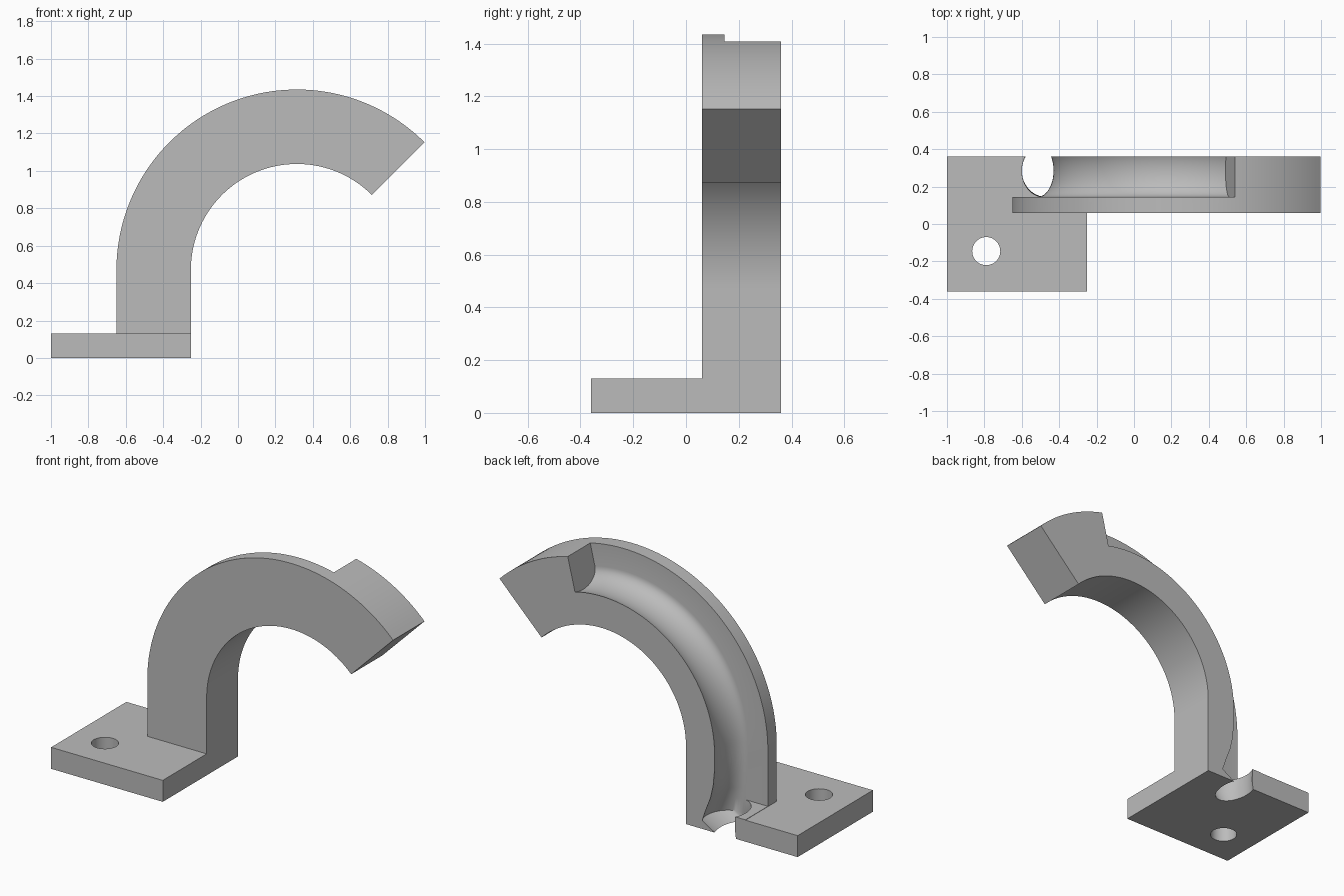
import bpy, bmesh, math

cube = bpy.data.objects.get("Cube")
if cube:
    bpy.data.objects.remove(cube, do_unlink=True)

grey = bpy.data.materials.new("light_grey")
grey.use_nodes = True
colour = (0.5, 0.5, 0.5, 1)
grey.diffuse_color = colour
grey.node_tree.nodes["Principled BSDF"].inputs["Base Color"].default_value = colour

# Main dimensions
CX, CZ = 0.315, 0.47
OUTER, INNER, CORE = 0.965, 0.567, 0.83
FRONT, BACK, FLOOR = 0.06, 0.36, 0.145
BASE_TOP = 0.13
MID_Y = 0.285


def loft(name, rings):
    """Closed solid skinned through rings of equal length."""
    bm = bmesh.new()
    loops = [[bm.verts.new(p) for p in ring] for ring in rings]
    n = len(loops[0])
    for a, b in zip(loops, loops[1:]):
        for i in range(n):
            j = (i + 1) % n
            bm.faces.new((a[i], a[j], b[j], b[i]))
    bm.faces.new(loops[0])
    bm.faces.new(loops[-1])
    bmesh.ops.recalc_face_normals(bm, faces=bm.faces)
    mesh = bpy.data.meshes.new(name)
    bm.to_mesh(mesh)
    bm.free()
    mesh.materials.append(grey)
    obj = bpy.data.objects.new(name, mesh)
    bpy.context.collection.objects.link(obj)
    return obj


def boolean(target, tool, operation):
    mod = target.modifiers.new(operation.lower(), 'BOOLEAN')
    mod.operation = operation
    mod.solver = 'EXACT'
    mod.object = tool
    bpy.context.view_layer.objects.active = target
    bpy.ops.object.modifier_apply(modifier=mod.name)
    bpy.data.objects.remove(tool, do_unlink=True)


def ellipse(cx, cy, rx, ry, z, n=48):
    return [(cx + rx * math.cos(math.tau * i / n),
             cy + ry * math.sin(math.tau * i / n), z) for i in range(n)]


def sweep(name, section, start, foot):
    """Sweep (radius, y) points round the bend, then straight down to foot."""
    steps = 64
    rings = []
    for i in range(steps + 1):
        a = math.radians(start + (180 - start) * i / steps)
        rings.append([(CX + r * math.cos(a), y, CZ + r * math.sin(a)) for r, y in section])
    rings.append([(CX - r, y, foot) for r, y in section])
    return loft(name, rings)


# Curved arm with its straight leg
bracket = sweep("hook_bracket",
                [(INNER, FRONT), (OUTER, FRONT), (OUTER, BACK), (INNER, BACK)], 45, 0)

# Foot plate
x0, x1, y1 = -1, CX - INNER, BACK
plate = loft("foot_plate", [[(x0, -y1, z), (x1, -y1, z), (x1, y1, z), (x0, y1, z)]
                            for z in (0, BASE_TOP)])
boolean(bracket, plate, 'UNION')

# Rounded channel in the back of the arm, open towards the outside
section = [(CORE + 0.3, FLOOR), (CORE, FLOOR)]
for i in range(1, 15):
    a = math.radians(-90 - 10 * i)
    section.append((CORE + 0.085 * math.cos(a), MID_Y + 0.14 * math.sin(a)))
section += [(CORE - 0.05, 0.45), (CORE + 0.3, 0.45)]
boolean(bracket, sweep("channel_cutter", section, 76.5, BASE_TOP + 0.002), 'DIFFERENCE')

# Flared opening where the channel runs out through the plate
profile = [(-0.05, 0.085), (0, 0.085), (0.05, 0.13), (0.13, 0.115),
           (0.2, 0.1), (0.28, 0.09), (0.4, 0.084)]
outlet = loft("outlet_cutter",
              [ellipse(-0.6 + rx, MID_Y, rx, 0.14, z) for z, rx in profile])
boolean(bracket, outlet, 'DIFFERENCE')

# Screw hole
hole = loft("hole_cutter", [ellipse(-0.79, -0.145, 0.075, 0.075, z) for z in (-0.1, 0.3)])
boolean(bracket, hole, 'DIFFERENCE')

# Smooth curves, crisp edges
bpy.ops.object.select_all(action='DESELECT')
bracket.select_set(True)
bpy.context.view_layer.objects.active = bracket
bpy.ops.object.shade_smooth_by_angle(angle=math.radians(25))
